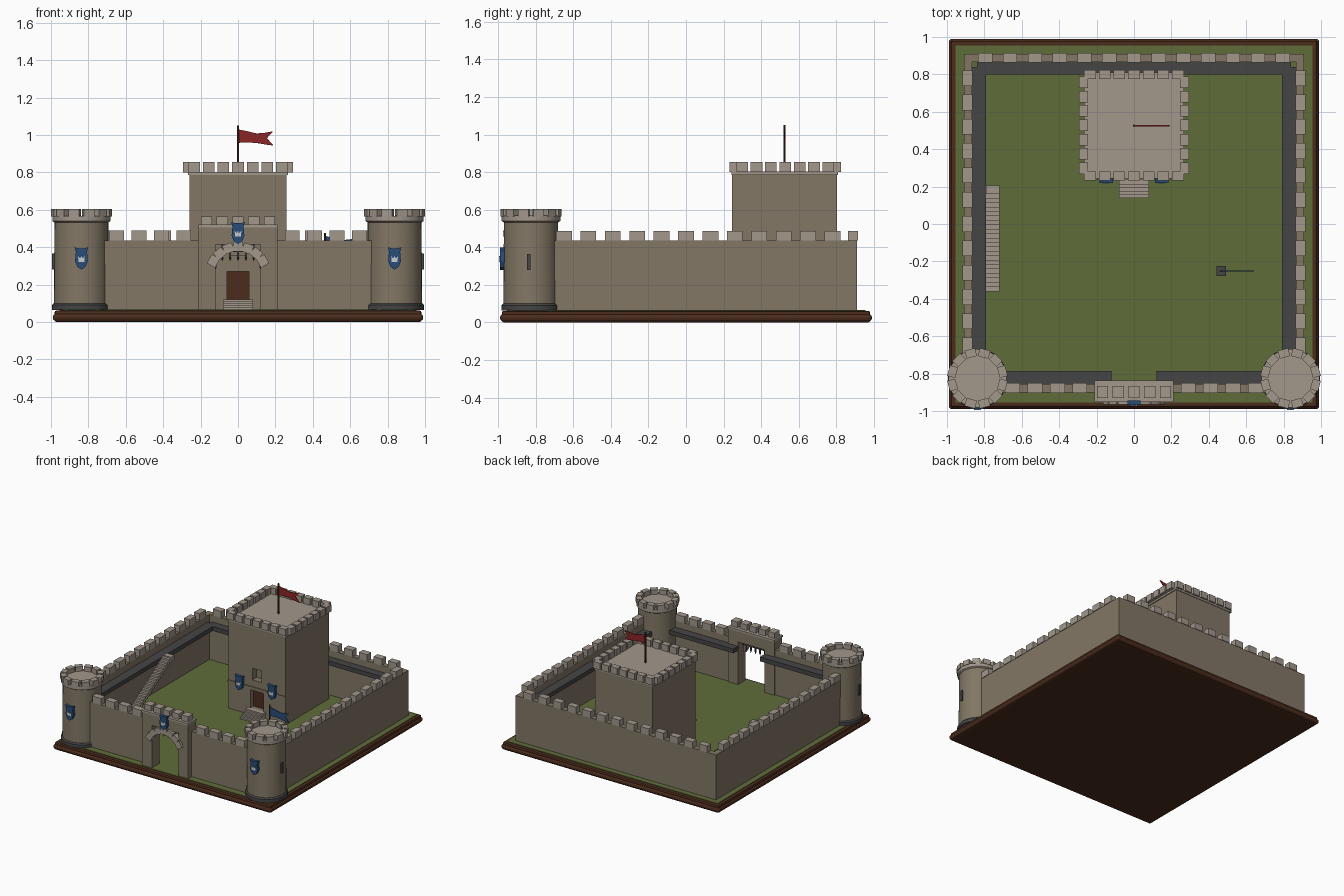
import bpy, bmesh
from math import pi, sin, cos, radians
from mathutils import Matrix, Vector

if "Cube" in bpy.data.objects:
    bpy.data.objects.remove(bpy.data.objects["Cube"])


def mat(name, r, g, b):
    m = bpy.data.materials.new(name)
    m.diffuse_color = (r, g, b, 1)
    m.use_nodes = True
    m.node_tree.nodes["Principled BSDF"].inputs["Base Color"].default_value = m.diffuse_color
    return m


STONE = mat("stone", .225, .185, .13)
PALE = mat("pale_stone", .36, .31, .26)
DARK = mat("dark_stone", .06, .06, .06)
GRASS = mat("grass", .115, .15, .042)
WOOD = mat("wood", .07, .025, .012)
BLUE = mat("blue_cloth", .02, .075, .19)
RED = mat("red_cloth", .26, .018, .018)
WHITE = mat("white_paint", .8, .8, .8)


def finish(name, bm, m):
    bmesh.ops.recalc_face_normals(bm, faces=bm.faces)
    me = bpy.data.meshes.new(name)
    bm.to_mesh(me)
    bm.free()
    ob = bpy.data.objects.new(name, me)
    bpy.context.collection.objects.link(ob)
    me.materials.append(m)
    return ob


def add_box(bm, x0, x1, y0, y1, z0, z1, rot=Matrix()):
    c = Vector(((x0 + x1) / 2, (y0 + y1) / 2, (z0 + z1) / 2))
    s = Matrix.Diagonal((x1 - x0, y1 - y0, z1 - z0, 1))
    bmesh.ops.create_cube(bm, size=1, matrix=Matrix.Translation(c) @ rot @ s)


def boxes(name, m, *dims, bevel=0, segs=1):
    bm = bmesh.new()
    for d in dims:
        add_box(bm, *d)
    ob = finish(name, bm, m)
    if bevel:
        b = ob.modifiers.new("bevel", 'BEVEL')
        b.width, b.segments = bevel, segs
    return ob


def prism(name, m, pts, y0, y1, at=(0, 0, 0)):
    """Extrude an (x, z) outline between two y values."""
    bm = bmesh.new()
    f = bm.faces.new([bm.verts.new((x, y0, z)) for x, z in pts])
    g = bmesh.ops.extrude_face_region(bm, geom=[f])
    bmesh.ops.translate(bm, vec=(0, y1 - y0, 0),
                        verts=[v for v in g['geom'] if isinstance(v, bmesh.types.BMVert)])
    ob = finish(name, bm, m)
    ob.location = at
    return ob


def lathe(name, m, profile, at, n=32):
    """Spin an (r, z) profile into a capped round part."""
    bm = bmesh.new()
    rings = [[bm.verts.new((r * cos(2 * pi * i / n), r * sin(2 * pi * i / n), z)) for i in range(n)]
             for r, z in profile]
    for a, b in zip(rings, rings[1:]):
        for i in range(n):
            f = bm.faces.new((a[i], a[(i + 1) % n], b[(i + 1) % n], b[i]))
            f.smooth = n > 12
    bm.faces.new(rings[0])
    bm.faces.new(rings[-1])
    ob = finish(name, bm, m)
    bpy.context.view_layer.objects.active = ob
    ob.select_set(True)
    bpy.ops.object.shade_smooth_by_angle()
    ob.select_set(False)
    ob.location = at
    return ob


def shield(name, x, y, z):
    half = [(0, -.06), (.022, -.045), (.034, -.015), (.03, .035), (.036, .06), (.015, .054)]
    pts = half + [(-a, b) for a, b in half[:0:-1]]
    prism(name, BLUE, pts, -.012, .012, (x, y, z))
    crest = [(-.016, -.018), (.016, -.018), (.018, .012), (.009, .002), (.005, .002),
             (0, .014), (-.005, .002), (-.009, .002), (-.018, .012)]
    prism(name + "_crest", WHITE, crest, -.016, -.01, (x, y, z))


# Base board and lawn
boxes("base_board", WOOD, (-.99, .99, -.99, .99, .005, .045), bevel=.018, segs=3)
boxes("base_moulding", WOOD, (-.98, .98, -.98, .98, 0, .062), bevel=.01, segs=2)
boxes("lawn", GRASS, (-.955, .955, -.955, .955, .05, .066))

# Curtain walls
G, T = .064, .435
boxes("curtain_walls", STONE,
      (-.91, -.865, -.8, .91, G, T), (.865, .91, -.8, .91, G, T), (-.865, .865, .865, .91, G, T),
      (-.8, -.2, -.9, -.855, G, T), (.2, .8, -.9, -.855, G, T))

# Wall merlons
bm = bmesh.new()
for s in (-1, 1):
    for i in range(12):
        y = -.65 + .13 * i
        add_box(bm, s * .89 - .026, s * .89 + .026, y - .042, y + .042, T, .488)
    for i in range(4):
        x = s * (.65 - .12 * i)
        add_box(bm, x - .04, x + .04, -.903, -.851, T, .488)
for i in range(13):
    x = (i - 6) * .1325
    add_box(bm, x - .038, x + .038, .863, .915, T, .488)
finish("wall_merlons", bm, PALE)

# Wall walks
boxes("wall_walks", DARK,
      (-.866, -.79, -.8, .84, .345, .38), (.79, .866, -.8, .84, .345, .38),
      (-.84, .84, .8, .866, .345, .38),
      (-.75, -.12, -.856, -.785, .345, .38), (.12, .75, -.856, -.785, .345, .38))

# Stair to the wall walk
bm = bmesh.new()
N = 22
for i in range(N):
    y = -.36 + .52 * i / N
    z = .066 + .315 * (i + 1) / N
    add_box(bm, -.79, -.72, y, y + .03, max(.064, z - .03), z)
add_box(bm, -.79, -.72, .16, .205, .355, .39)
finish("wall_stair", bm, PALE)

# Round towers
for s, side in ((-1, "left"), (1, "right")):
    x, y = s * .837, -.825
    lathe(side + "_tower", STONE, [(.148, .064), (.144, .54)], (x, y, 0))
    lathe(side + "_tower_foot", DARK, [(.158, .064), (.158, .09), (.149, .1)], (x, y, 0))
    lathe(side + "_tower_cap", PALE, [(.145, .533), (.156, .54), (.156, .568)], (x, y, 0))
    bm = bmesh.new()
    for i in range(12):
        a = 2 * pi * (i + .5) / 12
        r = Matrix.Rotation(a, 4, 'Z')
        cx, cy = x + .138 * cos(a), y + .138 * sin(a)
        add_box(bm, cx - .022, cx + .022, cy - .029, cy + .029, .565, .605, r)
    finish(side + "_tower_merlons", bm, PALE)
    sx = s * .982
    boxes(side + "_arrow_slit", DARK, (sx - .012, sx + .012, y - .022, y - .002, .28, .365))
    shield(side + "_tower_shield", x, -.978, .34)

# Gatehouse
boxes("gatehouse", STONE, (-.21, -.12, -.945, -.845, G, .51), (.12, .21, -.945, -.845, G, .51),
      (-.12, .12, -.945, -.845, .415, .51))
boxes("gatehouse_cap", PALE, (-.212, .212, -.952, -.838, .505, .52))
boxes("gatehouse_merlons", PALE,
      *[(i * .084 - .03, i * .084 + .03, -.93, -.865, .518, .565) for i in range(-2, 3)])
bm = bmesh.new()
for i in range(7):
    a = radians(90 + (i - 3) * 20)
    cx, cz = .152 * cos(a), .25 + .152 * sin(a)
    add_box(bm, cx - .027, cx + .027, -.965, -.92, cz - .025, cz + .025,
            Matrix.Rotation(pi / 2 - a, 4, 'Y'))
finish("gate_arch", bm, PALE)
bm = bmesh.new()
for i in range(-2, 3):
    x = i * .042
    add_box(bm, x - .005, x + .005, -.905, -.895, .345, .43)
    bmesh.ops.create_cone(bm, segments=4, radius1=0, radius2=.008, depth=.022, cap_ends=True,
                          matrix=Matrix.Translation((x, -.9, .335)))
add_box(bm, -.12, .12, -.904, -.896, .375, .385)
finish("portcullis", bm, DARK)
shield("gate_shield", 0, -.957, .475)

# Keep with door and window recesses
keep = boxes("keep", STONE, (-.26, .26, .245, .805, G, .79))
cut = boxes("keep_cutter", STONE, (-.06, .06, .2, .3, .12, .27), (-.04, .04, .2, .3, .355, .45))
cut.hide_render = True
cut.hide_set(True)
b = keep.modifiers.new("openings", 'BOOLEAN')
b.object, b.solver = cut, 'EXACT'
boxes("keep_door", WOOD, (-.06, .06, .285, .298, .12, .27))
boxes("keep_string_course", STONE, (-.262, .262, .238, .25, .285, .3))
boxes("keep_roof", PALE, (-.268, .268, .243, .81, .785, .803))
cy = .528
bm = bmesh.new()
for i in range(-3, 4):
    x, y = i * .0785, cy + i * .0765
    for s in (-1, 1):
        add_box(bm, x - .031, x + .031, cy + s * .272 - .024, cy + s * .272 + .024, .8, .855)
        add_box(bm, s * .27 - .025, s * .27 + .025, y - .031, y + .031, .8, .855)
finish("keep_merlons", bm, PALE)
boxes("keep_steps", PALE, *[(-.08, .08, .14 + i * .0175, .247, G, .066 + .011 * (i + 1))
                            for i in range(5)])
for s, side in ((-1, "left"), (1, "right")):
    shield(side + "_keep_shield", s * .148, .232, .31)

# Keep flag
lathe("keep_flagpole", WOOD, [(.006, .8), (.006, 1.05)], (0, .525, 0), 10)
FLAG = [(0, 1.03), (.05, 1.02), (.1, 1.008), (.145, 1.012), (.188, 1.02), (.155, .983),
        (.19, .943), (.14, .95), (.1, .957), (.05, .96), (0, .958)]
prism("keep_flag", RED, FLAG, -.003, .003, (0, .525, 0))

# Courtyard banner
boxes("banner_base", DARK, (.44, .492, -.277, -.225, G, .1))
lathe("banner_pole", WOOD, [(.006, .09), (.006, .475)], (.465, -.252, 0), 10)
prism("banner", BLUE, [(x * .93, z - .57) for x, z in FLAG], -.003, .003, (.465, -.252, 0))
